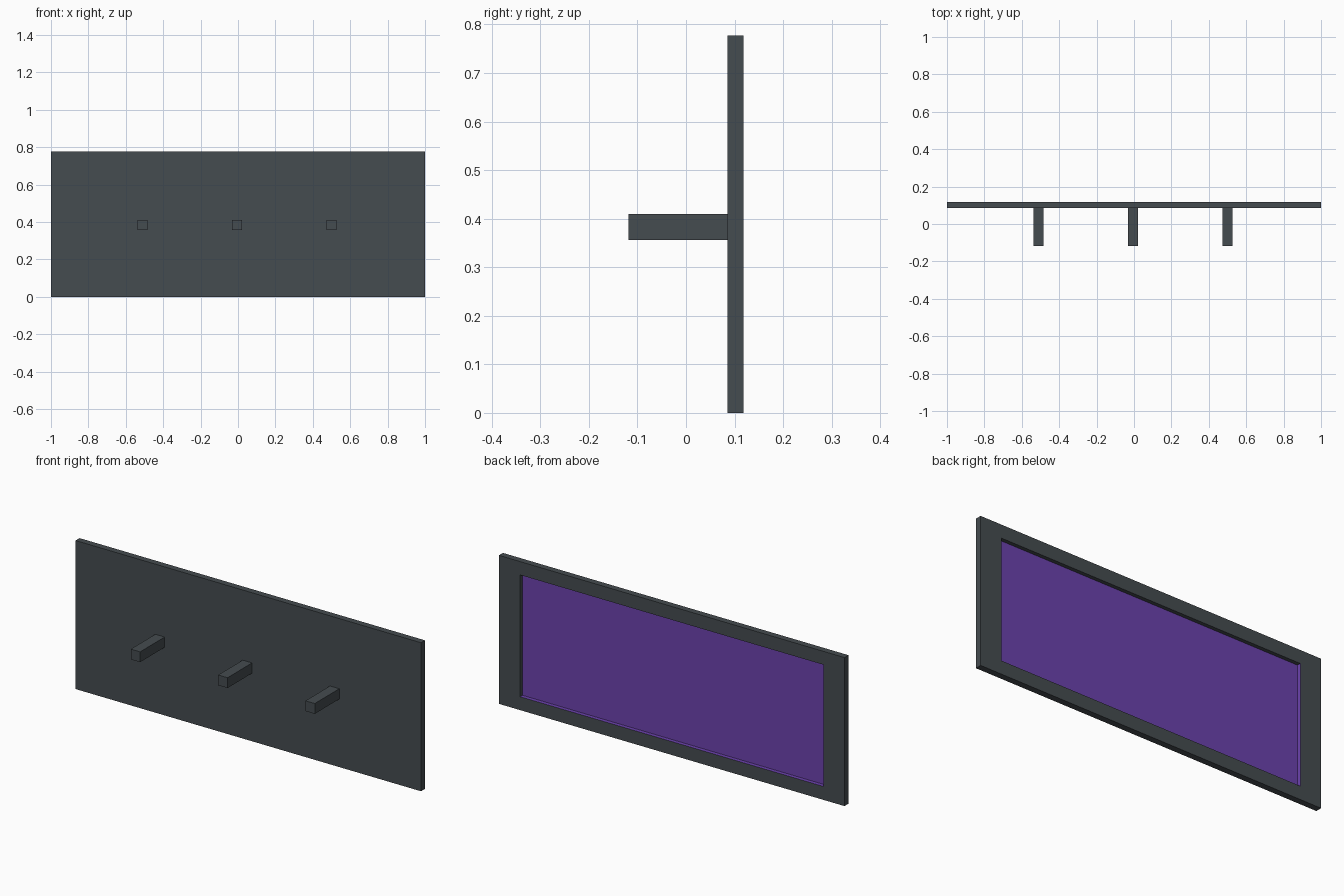
import bpy, bmesh
from mathutils import Matrix, Vector

if "Cube" in bpy.data.objects:
    bpy.data.objects.remove(bpy.data.objects["Cube"])


def material(name, color):
    m = bpy.data.materials.new(name)
    m.diffuse_color = color
    m.use_nodes = True
    m.node_tree.nodes["Principled BSDF"].inputs["Base Color"].default_value = m.diffuse_color
    return m


DARK = material("dark_slate", (0.06, 0.072, 0.08, 1))
PURPLE = material("purple", (0.15, 0.055, 0.42, 1))


def box_mesh(x0, x1, y0, y1, z0, z1):
    bm = bmesh.new()
    size = (x1 - x0, y1 - y0, z1 - z0)
    mid = Vector(((x0 + x1) / 2, (y0 + y1) / 2, (z0 + z1) / 2))
    bmesh.ops.create_cube(bm, size=1, matrix=Matrix.Translation(mid) @ Matrix.Diagonal((*size, 1)))
    return bm


def add(name, bm, *mats):
    me = bpy.data.meshes.new(name)
    bm.to_mesh(me)
    bm.free()
    for m in mats:
        me.materials.append(m)
    ob = bpy.data.objects.new(name, me)
    bpy.context.collection.objects.link(ob)
    return ob


FRONT, BACK, HEIGHT = 0.085, 0.118, 0.777
MARGIN_X, MARGIN_Z, DEPTH = 0.122, 0.07, 0.02

# Board with a recessed coloured panel in its back face
bm = box_mesh(-1, 1, FRONT, BACK, 0, HEIGHT)
back = max(bm.faces, key=lambda f: f.calc_center_median().y)
bmesh.ops.inset_region(bm, faces=[back], thickness=0.05)
for v in back.verts:
    v.co.x = (1 - MARGIN_X) * (1 if v.co.x > 0 else -1)
    v.co.z = HEIGHT - MARGIN_Z if v.co.z > HEIGHT / 2 else MARGIN_Z
# Push the panel in, leaving recess walls around it
bmesh.ops.inset_region(bm, faces=[back], thickness=0, depth=0)
for v in back.verts:
    v.co.y = BACK - DEPTH
bm.normal_update()
back.material_index = 1
# The lower wall and the -x wall of the recess share the panel colour
for e in back.edges:
    for f in e.link_faces:
        if f is not back and (f.normal.z > 0.9 or f.normal.x > 0.9):
            f.material_index = 1
add("board", bm, DARK, PURPLE)

# Three square pegs on the front
for i, x in enumerate((-0.511, -0.005, 0.5)):
    add(f"peg_{i + 1}", box_mesh(x - 0.027, x + 0.027, -0.118, FRONT + 0.005, 0.356, 0.41), DARK)
